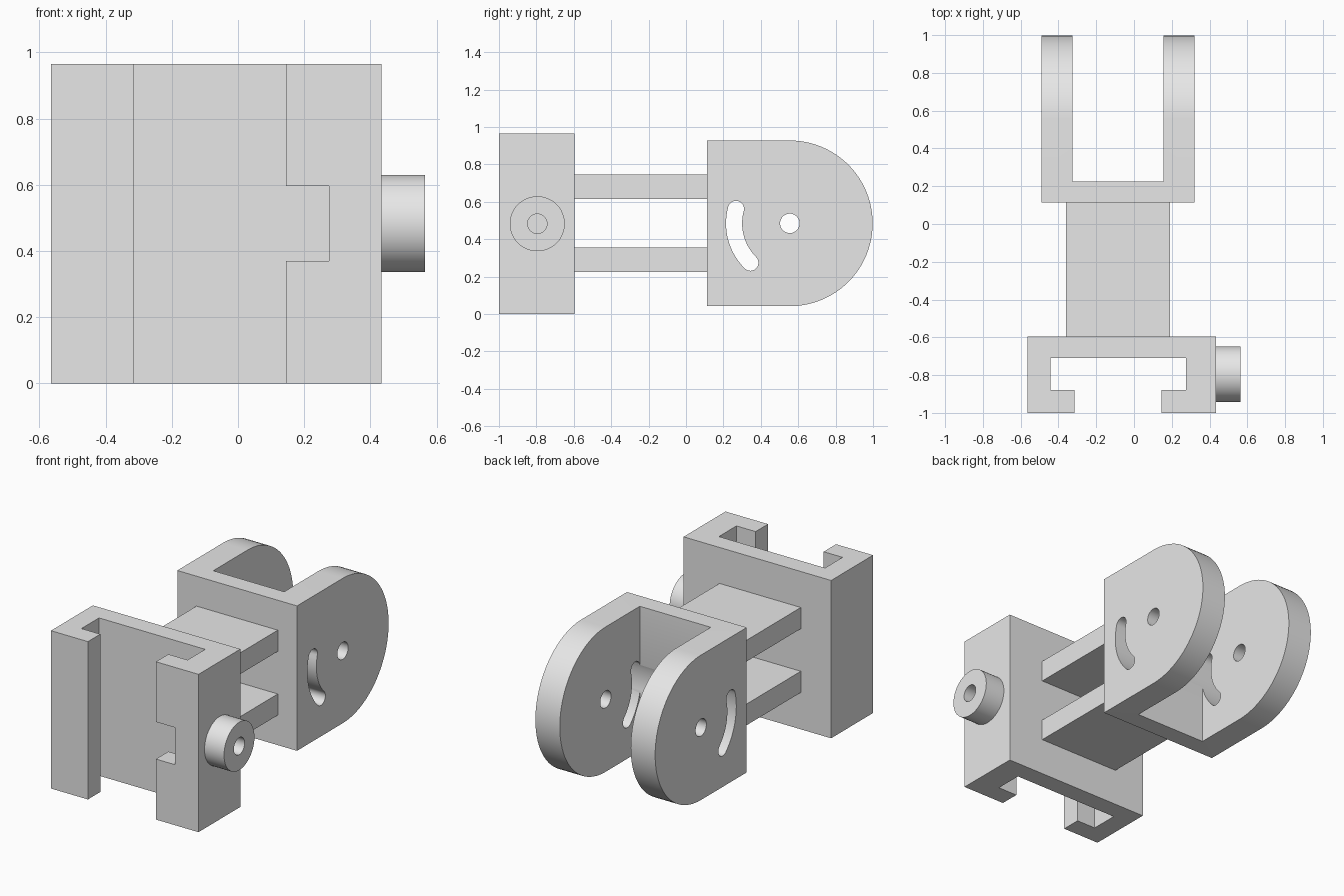
import bpy
import bmesh
from math import cos, sin, radians, pi

if "Cube" in bpy.data.objects:
    bpy.data.objects.remove(bpy.data.objects["Cube"])

grey = bpy.data.materials.new("light grey plastic")
grey.use_nodes = True
grey.diffuse_color = (0.8, 0.8, 0.8, 1)
grey.node_tree.nodes["Principled BSDF"].inputs["Base Color"].default_value = (0.8, 0.8, 0.8, 1)


def prism(name, profile, lo, hi, axis="z"):
    """Extrude a profile: (x, y) along z, or (y, z) along x."""
    bm = bmesh.new()
    place = (lambda p, w: (p[0], p[1], w)) if axis == "z" else (lambda p, w: (w, p[0], p[1]))
    face = bm.faces.new([bm.verts.new(place(p, lo)) for p in profile])
    ext = bmesh.ops.extrude_face_region(bm, geom=[face])
    verts = [g for g in ext["geom"] if isinstance(g, bmesh.types.BMVert)]
    bmesh.ops.translate(bm, verts=verts, vec=place((0, 0), hi - lo))
    bmesh.ops.recalc_face_normals(bm, faces=bm.faces)
    mesh = bpy.data.meshes.new(name)
    bm.to_mesh(mesh)
    bm.free()
    mesh.materials.append(grey)
    obj = bpy.data.objects.new(name, mesh)
    bpy.context.collection.objects.link(obj)
    return obj


def arc(cy, cz, r, start, end, steps):
    angles = [radians(start + (end - start) * i / steps) for i in range(steps + 1)]
    return [(cy + r * cos(a), cz + r * sin(a)) for a in angles]


def circle(cy, cz, r, steps=48):
    return arc(cy, cz, r, 0, 360, steps)[:-1]


def rect(a0, a1, b0, b1):
    return [(a0, b0), (a1, b0), (a1, b1), (a0, b1)]


def combine(target, cutter, operation="DIFFERENCE"):
    mod = target.modifiers.new("cut", "BOOLEAN")
    mod.object = cutter
    mod.operation = operation
    mod.solver = "EXACT"
    bpy.context.view_layer.objects.active = target
    bpy.ops.object.modifier_apply(modifier=mod.name)
    bpy.data.objects.remove(cutter)


# Rail clamp: C-shaped channel with a notch in one lip
clamp = prism("rail_clamp", [
    (-0.565, -1), (-0.315, -1), (-0.315, -0.88), (-0.443, -0.88),
    (-0.443, -0.71), (0.275, -0.71), (0.275, -0.88), (0.145, -0.88),
    (0.145, -1), (0.433, -1), (0.433, -0.595), (-0.565, -0.595)], 0, 0.965)
combine(clamp, prism("notch_cutter", rect(0.1, 0.275, -1.1, -0.8), 0.37, 0.597))

# Screw boss on the clamp's side, bored through into the channel
KNOB = (-0.795, 0.483)
knob = prism("screw_boss", circle(*KNOB, 0.147), 0.433, 0.565, "x")
for part in (clamp, knob):
    combine(part, prism("bore_cutter", circle(*KNOB, 0.052), 0.2, 0.7, "x"))

# Two flat connecting plates
plates = [prism(name, rect(-0.36, 0.19, -0.595, 0.113), z, z + 0.13)
          for name, z in (("lower_plate", 0.225), ("upper_plate", 0.615))]

# Fork: U-shaped block, rounded at the arm ends
PIVOT = (0.555, 0.485)
fork = prism("hinge_fork", [
    (-0.49, 0.113), (0.32, 0.113), (0.32, 1.1), (0.155, 1.1),
    (0.155, 0.225), (-0.325, 0.225), (-0.325, 1.1), (-0.49, 1.1)], -0.1, 1.1)
outline = [(0.113, 0.042)] + arc(*PIVOT, 0.443, -90, 90, 48) + [(0.113, 0.928)]
combine(fork, prism("fork_outline", outline, -0.7, 0.6, "x"), "INTERSECT")

# Pivot hole and curved adjustment slot through both arms
combine(fork, prism("pivot_cutter", circle(*PIVOT, 0.052), -0.7, 0.6, "x"))
RAD, HALF, A0, A1 = 0.298, 0.043, 165, 225


def slot_end(angle, start):
    a = radians(angle)
    return arc(PIVOT[0] + RAD * cos(a), PIVOT[1] + RAD * sin(a), HALF, start, start + 180, 12)


slot = (arc(*PIVOT, RAD + HALF, A0, A1, 16)[:-1] + slot_end(A1, A1)
        + arc(*PIVOT, RAD - HALF, A1, A0, 16)[1:-1] + slot_end(A0, A0 + 180)[:-1])
combine(fork, prism("slot_cutter", slot, -0.7, 0.6, "x"))

# Smooth the round surfaces and keep the corners crisp
bpy.ops.object.select_all(action="DESELECT")
for part in [clamp, knob, fork] + plates:
    part.select_set(True)
bpy.context.view_layer.objects.active = fork
bpy.ops.object.shade_smooth_by_angle(angle=pi / 6)
